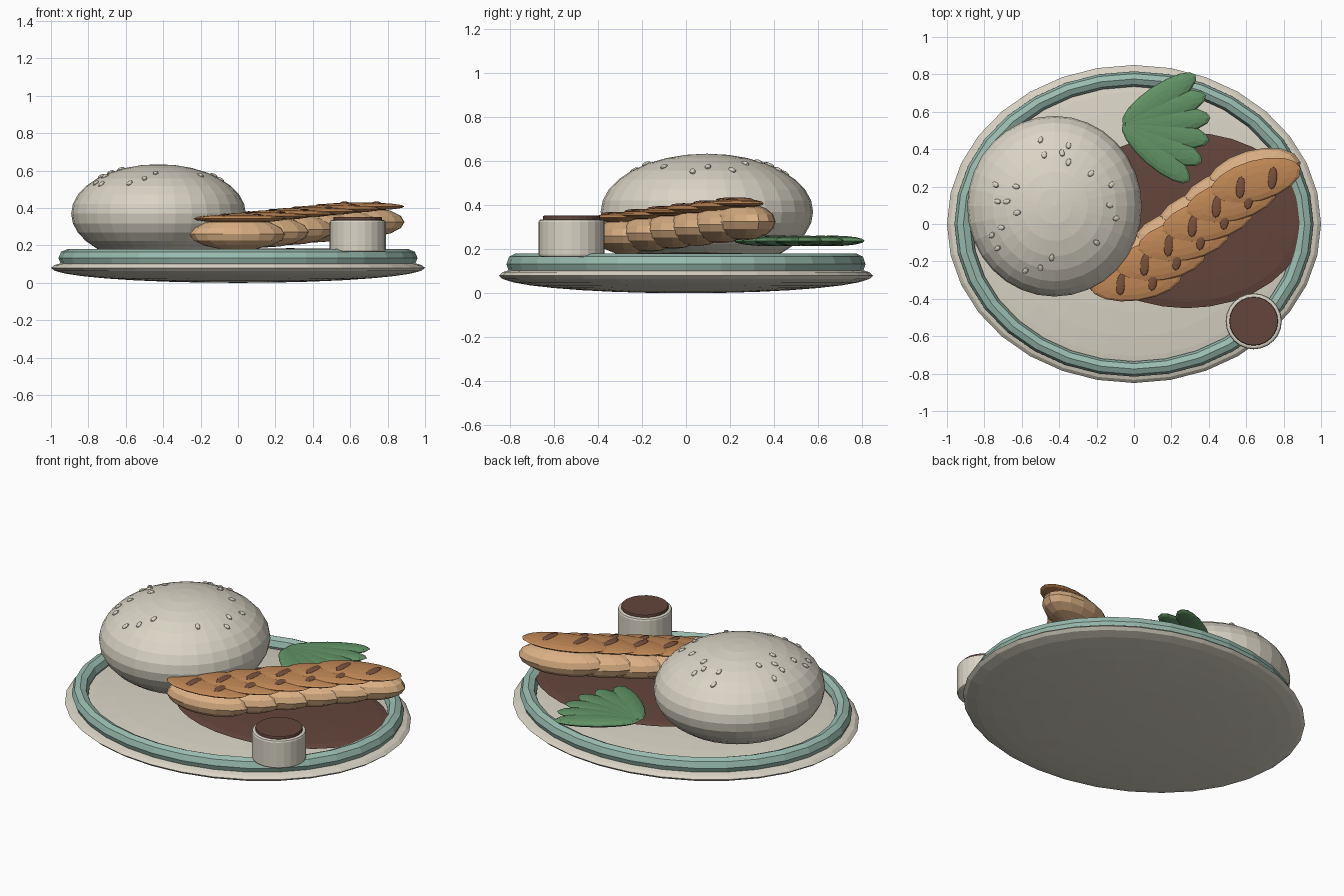
import bpy, math
from mathutils import Vector, Matrix

if "Cube" in bpy.data.objects:
    bpy.data.objects.remove(bpy.data.objects["Cube"])


def material(name, color):
    m = bpy.data.materials.new(name)
    m.diffuse_color = (*color, 1)
    m.use_nodes = True
    m.node_tree.nodes["Principled BSDF"].inputs["Base Color"].default_value = m.diffuse_color
    return m


CREAM = material("cream", (0.70, 0.66, 0.56))
TEAL = material("teal", (0.32, 0.50, 0.43))
SAUCE = material("sauce_brown", (0.125, 0.06, 0.044))
TAN = material("meat_tan", (0.70, 0.43, 0.23))
GOLD = material("grilled_orange", (0.52, 0.24, 0.09))
CHAR = material("char_brown", (0.19, 0.08, 0.045))
GREEN = material("leaf_green", (0.12, 0.29, 0.13))


def finish(name, mat):
    ob = bpy.context.object
    ob.name = name
    ob.data.materials.append(mat)
    return ob


def ellipsoid(name, mat, loc, radii, turn=0.0, seg=16, rings=8):
    bpy.ops.mesh.primitive_uv_sphere_add(segments=seg, ring_count=rings, location=loc,
                                         rotation=(0, 0, turn))
    ob = finish(name, mat)
    ob.scale = radii
    return ob


def cylinder(name, mat, loc, radius, depth, bevel):
    bpy.ops.mesh.primitive_cylinder_add(vertices=24, radius=radius, depth=depth, location=loc)
    ob = finish(name, mat)
    b = ob.modifiers.new("soft_rim", 'BEVEL')
    b.width, b.segments, b.limit_method = bevel, 2, 'ANGLE'
    return ob


# Oval plate with a raised coloured rim
ellipsoid("plate", CREAM, (0, 0, 0.08), (1, 0.85, 0.08), seg=32, rings=16)
bpy.ops.mesh.primitive_torus_add(major_segments=32, minor_segments=8,
                                 major_radius=0.912, minor_radius=0.048,
                                 location=(0, 0, 0.132))
finish("plate_rim", TEAL).scale = (1, 0.85, 1)

# Sauce pool
ellipsoid("sauce_pool", SAUCE, (0.28, 0.02, 0.163), (0.64, 0.47, 0.022), seg=32)

# Bun
BUN, SIZE = Vector((-0.425, 0.095, 0.37)), Vector((0.467, 0.483, 0.264))
ellipsoid("bun", CREAM, BUN, SIZE, seg=32, rings=16)

# Seeds lie on the bun surface, pointing outward from its top
seeds = [(-.50, .45), (-.35, .42), (-.48, .37), (-.385, .38), (-.35, .33), (-.74, .21),
         (-.63, .20), (-.73, .12), (-.68, .12), (-.625, .06), (-.71, -.02), (-.76, -.06),
         (-.73, -.13), (-.58, -.25), (-.50, -.235), (-.44, -.18), (-.12, .21), (-.23, .27),
         (-.13, .10), (-.095, .03), (-.20, -.10)]
for i, (x, y) in enumerate(seeds):
    u, v = (x - BUN.x) / SIZE.x, (y - BUN.y) / SIZE.y
    w = math.sqrt(1 - u * u - v * v)
    normal = Vector((u / SIZE.x, v / SIZE.y, w / SIZE.z)).normalized()
    seed = ellipsoid("seed", CREAM, (0, 0, 0), (1, 1, 1), seg=8, rings=6)
    seed.matrix_world = (Matrix.Translation((x, y, BUN.z + w * SIZE.z))
                         @ normal.to_track_quat('Z', 'Y').to_matrix().to_4x4()
                         @ Matrix.Rotation(i * 1.3 % 0.8 - 0.4, 4, 'Z')
                         @ Matrix.Diagonal((0.014, 0.022, 0.010, 1)))

# Grilled meat: overlapping lobes, browned slices on top, and char marks
N = 6
for i in range(N):
    t = i / (N - 1)
    turn = math.radians(8 + 8 * t)
    x, y, z = 0.64 * t, -0.27 + 0.53 * t, 0.26 + 0.065 * t
    ellipsoid("meat_lobe", TAN, (x, y, z), (0.26, 0.135, 0.085), turn)
    sx, sy, sz = x + 0.01, y - 0.03, z + 0.083
    ellipsoid("browned_slice", GOLD, (sx, sy, sz), (0.25, 0.11, 0.022), turn)
    for d in (-0.08, 0.09):
        ellipsoid("char_mark", CHAR, (sx + d, sy + d * math.tan(turn) - 0.01, sz + 0.017),
                  (0.026, 0.062, 0.010), -0.1, seg=12, rings=6)

# Leaf: fan of flat lobes growing from one base point
for k in range(6):
    a = math.radians(-41 + 15 * k)
    half = 0.235
    ellipsoid("leaf_lobe", GREEN,
              (-0.06 + half * math.cos(a), 0.535 + half * math.sin(a), 0.238),
              (half, 0.075, 0.024), a)

# Dip cup and its filling
cylinder("dip_cup", CREAM, (0.64, -0.52, 0.25), 0.15, 0.172, 0.012)
cylinder("dip_filling", SAUCE, (0.64, -0.52, 0.335), 0.13, 0.036, 0.006)
